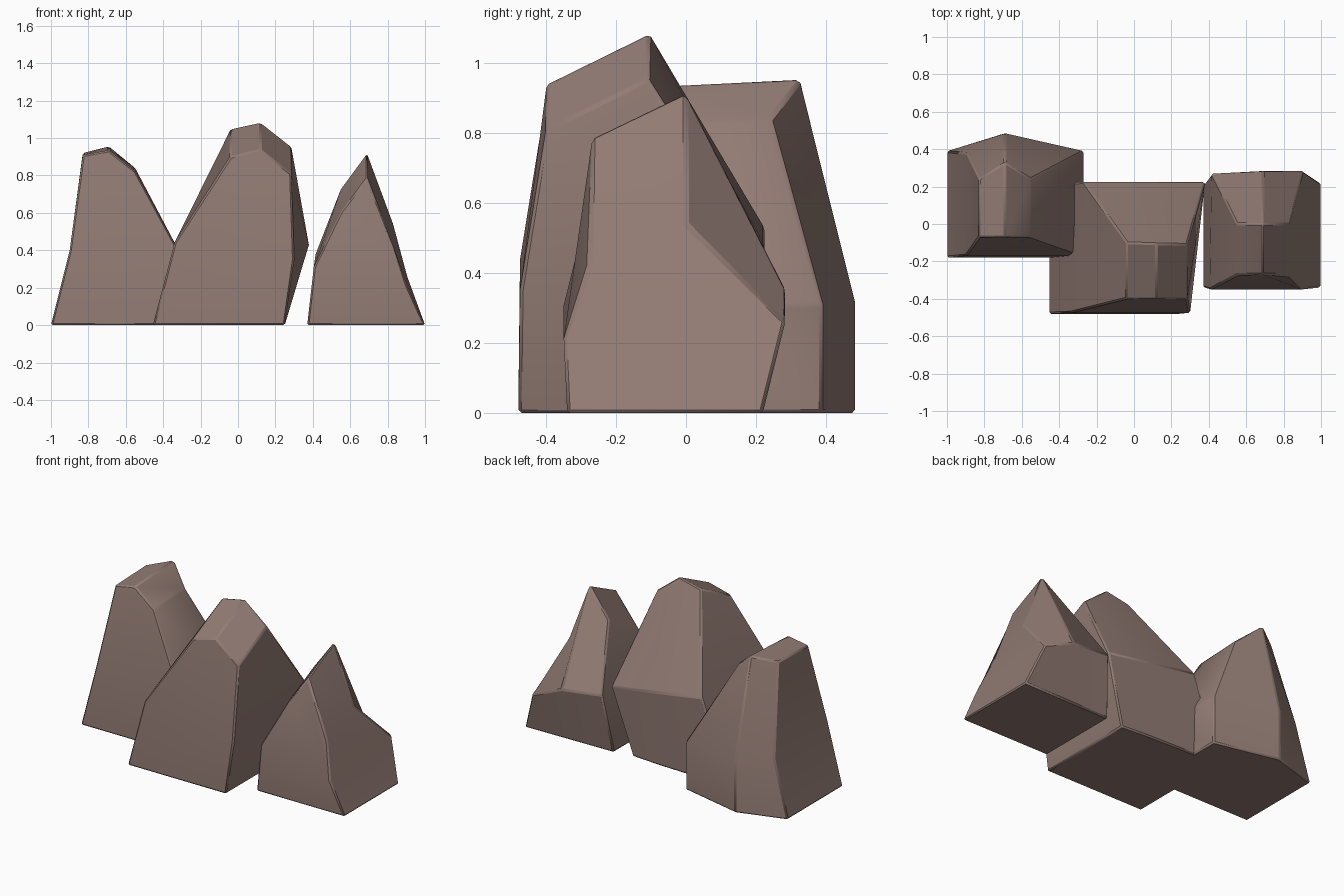
import bpy, bmesh

if "Cube" in bpy.data.objects:
    bpy.data.objects.remove(bpy.data.objects["Cube"])

stone = bpy.data.materials.new("brown_stone")
stone.diffuse_color = (0.29, 0.20, 0.175, 1)
stone.use_nodes = True
stone.node_tree.nodes["Principled BSDF"].inputs["Base Color"].default_value = stone.diffuse_color


def rock(name, columns, back_mid, back_base):
    """Seven columns run base-left, mid-left, three crest points, mid-right,
    base-right: (x, front y, front z, back y, back z, optional back x)."""
    bm = bmesh.new()
    f = [bm.verts.new((c[0], c[1], c[2])) for c in columns]
    b = [bm.verts.new((c[5] if len(c) > 5 else c[0], c[3], c[4])) for c in columns]
    m, d = bm.verts.new(back_mid), bm.verts.new(back_base)
    # strips from front to back over the crest and sides
    for i in range(6):
        bm.faces.new((f[i], f[i + 1], b[i + 1], b[i]))
    # front, back and underside
    bm.faces.new((f[0], f[6], f[5], f[1]))
    bm.faces.new(f[1:6])
    bm.faces.new((b[1], b[2], b[3], m))
    bm.faces.new((m, b[3], b[4], b[5]))
    bm.faces.new((b[0], b[1], m, d))
    bm.faces.new((d, m, b[5], b[6]))
    bm.faces.new((f[0], b[0], d, b[6], f[6]))
    bmesh.ops.recalc_face_normals(bm, faces=bm.faces)
    mesh = bpy.data.meshes.new(name)
    bm.to_mesh(mesh)
    bm.free()
    mesh.materials.append(stone)
    ob = bpy.data.objects.new(name, mesh)
    bpy.context.collection.objects.link(ob)
    # slightly worn edges
    bev = ob.modifiers.new("worn_edges", 'BEVEL')
    bev.width = 0.009
    bev.segments = 1
    bev.limit_method = 'ANGLE'
    bev.angle_limit = 0.4
    return ob


# left rock, with a ridge at the back
rock("left_rock", [
    (-1.00, -.18, 0, .39, 0),
    (-.90, -.17, .40, .38, .36),
    (-.83, -.07, .91, .24, .92),
    (-.69, -.07, .935, .33, .955),
    (-.55, -.07, .825, .24, .84),
    (-.27, -.17, .31, .39, .31),
    (-.27, -.18, 0, .39, 0),
], (-.69, .485, .32), (-.69, .485, 0))

# tall middle rock, leaning back
rock("middle_rock", [
    (-.455, -.48, 0, .22, 0),
    (-.34, -.475, .44, .225, .53, -.27),
    (-.04, -.40, .90, -.10, 1.05),
    (.12, -.40, .94, -.105, 1.085),
    (.285, -.40, .81, -.11, .955),
    (.30, -.475, .35, .225, .43, .38),
    (.25, -.48, 0, .19, 0),
], (.05, .225, .48), (.05, .205, 0))

# pointed right rock
rock("right_rock", [
    (.37, -.34, 0, .21, 0),
    (.405, -.35, .31, .27, .38, .415),
    (.55, -.27, .60, 0, .73),
    (.69, -.27, .79, 0, .92),
    (.83, -.275, .42, 0, .54),
    (.905, -.35, .21, .285, .26),
    (1.00, -.34, 0, .22, 0),
], (.69, .285, .35), (.69, .215, 0))

# soft shading across shallow folds, sharp elsewhere
for ob in bpy.data.objects:
    ob.select_set(True)
    bpy.context.view_layer.objects.active = ob
bpy.ops.object.shade_smooth_by_angle(angle=0.5)
